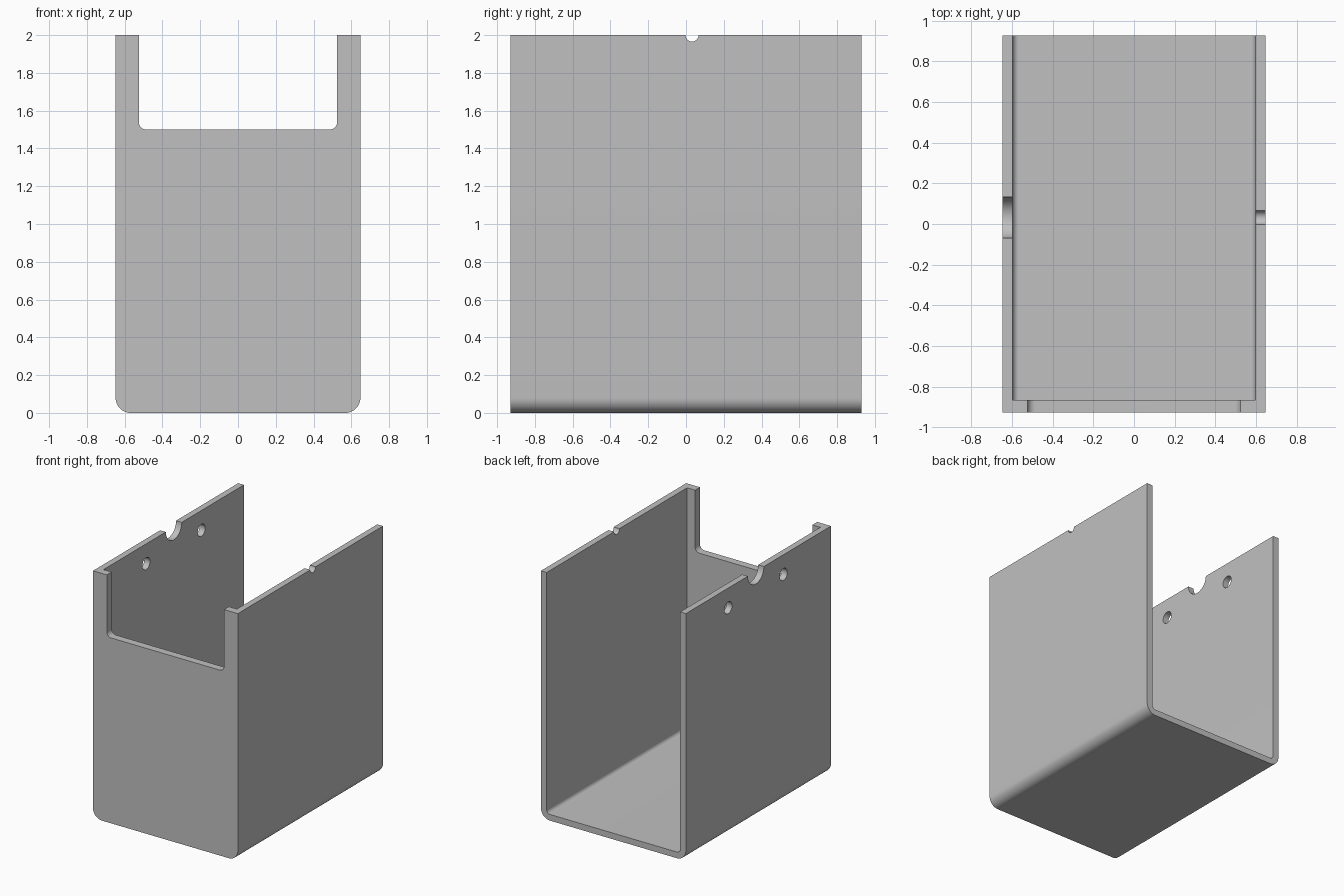
import bpy, bmesh
from math import pi, sin, cos, radians
from mathutils import Matrix

default = bpy.data.objects.get("Cube")
if default:
    bpy.data.objects.remove(default, do_unlink=True)

grey = bpy.data.materials.new("plain grey")
grey.use_nodes = True
colour = (0.53, 0.53, 0.53, 1)
grey.diffuse_color = colour
grey.node_tree.nodes["Principled BSDF"].inputs["Base Color"].default_value = colour


def finish(name, bm):
    bmesh.ops.recalc_face_normals(bm, faces=bm.faces)
    mesh = bpy.data.meshes.new(name)
    bm.to_mesh(mesh)
    bm.free()
    mesh.materials.append(grey)
    obj = bpy.data.objects.new(name, mesh)
    bpy.context.collection.objects.link(obj)
    return obj


def rounded_block(name, half_width, bottom, top, radius, front, back, steps=12):
    """Rectangle with two rounded lower corners, extruded along y."""
    corner = [(half_width - radius + radius * sin(i / steps * pi / 2),
               bottom + radius - radius * cos(i / steps * pi / 2))
              for i in range(steps + 1)]
    right = corner + [(half_width, top)]
    outline = right + [(-x, z) for x, z in reversed(right)]
    bm = bmesh.new()
    face = bm.faces.new([bm.verts.new((x, front, z)) for x, z in outline])
    out = bmesh.ops.extrude_face_region(bm, geom=[face])
    moved = [v for v in out["geom"] if isinstance(v, bmesh.types.BMVert)]
    bmesh.ops.translate(bm, verts=moved, vec=(0, back - front, 0))
    return finish(name, bm)


def side_drill(name, x, y, z, radius):
    """Cylinder along x that pierces one side wall."""
    bm = bmesh.new()
    bmesh.ops.create_cone(bm, cap_ends=True, segments=48, radius1=radius,
                          radius2=radius, depth=0.3,
                          matrix=Matrix.Translation((x, y, z)) @ Matrix.Rotation(pi / 2, 4, "Y"))
    return finish(name, bm)


# Outer body with rounded lower edges
W, D, H = 0.648, 0.928, 2.0
body = rounded_block("open_box_shell", W, 0, H, 0.08, -D, D)

# Cavity, front window, rim notches and screw holes
mid = 0.032
cutters = [
    rounded_block("cavity_cutter", 0.597, 0.05, 2.3, 0.03, -0.866, 1.2),
    rounded_block("window_cutter", 0.525, 1.5, 2.4, 0.04, -1.2, -0.7),
    side_drill("small_notch_cutter", W, mid, H, 0.034),
    side_drill("large_notch_cutter", -W, mid, H, 0.102),
]
for side in (-1, 1):
    cutters.append(side_drill("screw_hole_cutter", -W, mid + side * 0.353, 1.84, 0.048))

bpy.ops.object.select_all(action="DESELECT")
body.select_set(True)
bpy.context.view_layer.objects.active = body
for cutter in cutters:
    cutter.hide_render = True
    mod = body.modifiers.new("cut", "BOOLEAN")
    mod.operation = "DIFFERENCE"
    mod.solver = "EXACT"
    mod.object = cutter
    bpy.ops.object.modifier_apply(modifier=mod.name)
    bpy.data.objects.remove(cutter, do_unlink=True)

bpy.ops.object.shade_smooth_by_angle(angle=radians(30))
